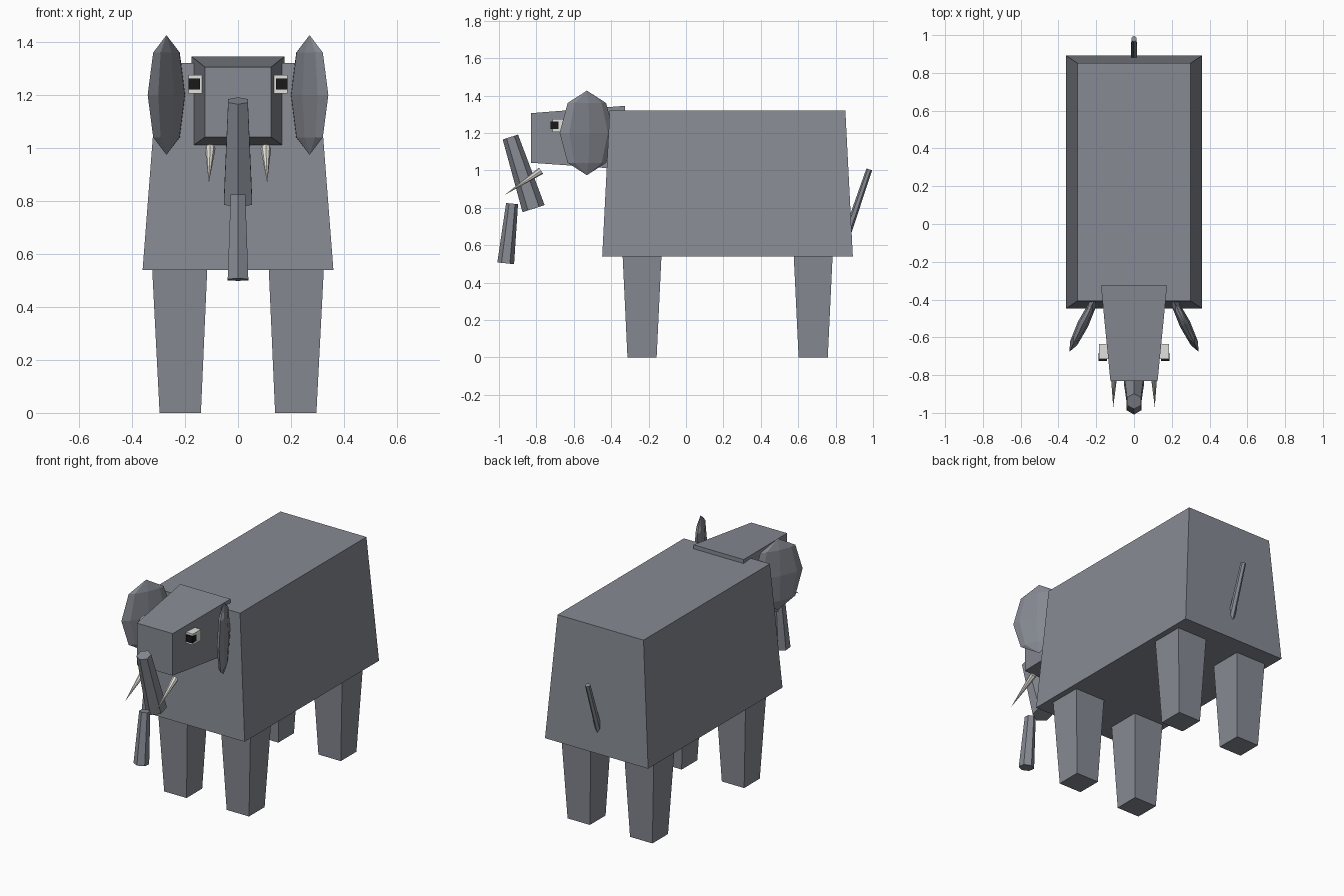
import bpy
import bmesh
import math
from mathutils import Vector, Matrix

default = bpy.data.objects.get("Cube")
if default:
    bpy.data.objects.remove(default, do_unlink=True)


def material(name, color):
    mat = bpy.data.materials.new(name)
    mat.use_nodes = True
    mat.diffuse_color = (*color, 1)
    bsdf = next(n for n in mat.node_tree.nodes if n.type == "BSDF_PRINCIPLED")
    bsdf.inputs["Base Color"].default_value = (*color, 1)
    return mat


GREY = material("grey hide", (0.24, 0.255, 0.29))
IVORY = material("ivory", (0.78, 0.75, 0.69))
WHITE = material("eye white", (0.75, 0.75, 0.72))
BLACK = material("pupil black", (0.01, 0.01, 0.01))


def finish(name, bm, mat):
    bmesh.ops.recalc_face_normals(bm, faces=bm.faces)
    mesh = bpy.data.meshes.new(name)
    bm.to_mesh(mesh)
    bm.free()
    mesh.materials.append(mat)
    obj = bpy.data.objects.new(name, mesh)
    bpy.context.collection.objects.link(obj)
    return obj


def block(name, low, high, mat, axis=2):
    """Box tapered along an axis; low and high are (centre, size) of its end faces."""
    bm = bmesh.new()
    bmesh.ops.create_cube(bm, size=1)
    for v in bm.verts:
        centre, size = low if v.co[axis] < 0 else high
        v.co = Vector(c + s * k for c, s, k in zip(centre, size, v.co))
    return finish(name, bm, mat)


def rod(name, start, end, r1, r2, sides, mat):
    """Tapered prism between two points, with corners on the x axis."""
    start, end = Vector(start), Vector(end)
    along = (end - start).normalized()
    across = Vector((1, 0, 0))
    turn = Matrix((across, along.cross(across), along)).transposed().to_4x4()
    bm = bmesh.new()
    bmesh.ops.create_cone(bm, cap_ends=True, segments=sides, radius1=r1, radius2=r2,
                          depth=(end - start).length,
                          matrix=Matrix.Translation((start + end) / 2) @ turn)
    return finish(name, bm, mat)


# Body and head
block("body", ((0, 0.222, 0.54), (0.72, 1.34, 0)),
      ((0, 0.222, 1.32), (0.6, 1.26, 0)), GREY)
block("head", ((0, -0.83, 1.173), (0.25, 0, 0.265)),
      ((0, -0.325, 1.175), (0.35, 0, 0.34)), GREY, axis=1)

# Trunk in two separate pieces, and tail
rod("upper_trunk", (0, -0.815, 0.795), (0, -0.939, 1.178), 0.062, 0.043, 6, GREY)
rod("lower_trunk", (0, -0.964, 0.503), (0, -0.93, 0.822), 0.045, 0.032, 6, GREY)
rod("tail", (0, 0.86, 0.655), (0, 0.98, 1.005), 0.02, 0.016, 6, GREY)

for side, s in (("left", 1), ("right", -1)):
    # Legs
    for end, y in (("front", -0.235), ("rear", 0.68)):
        block(f"{end}_{side}_leg", ((s * 0.218, y, 0), (0.156, 0.156, 0)),
              ((s * 0.22, y, 0.545), (0.208, 0.208, 0)), GREY)

    # Ear: flattened faceted ball, swung forward
    bm = bmesh.new()
    bmesh.ops.create_uvsphere(bm, u_segments=8, v_segments=4, radius=1)
    bmesh.ops.transform(bm, verts=bm.verts, matrix=(
        Matrix.Translation((s * 0.27, -0.53, 1.2))
        @ Matrix.Rotation(s * math.radians(26), 4, "Z")
        @ Matrix.Diagonal((0.03, 0.162, 0.226, 1))))
    finish(f"{side}_ear", bm, GREY)

    # Tusk
    rod(f"{side}_tusk", (s * 0.105, -0.775, 0.998), (s * 0.11, -0.97, 0.868),
        0.02, 0, 8, IVORY)

    # Eye and pupil
    for part, centre, size, mat in (
            ("eye", (s * 0.161, -0.675, 1.24), (0.05, 0.08, 0.07), WHITE),
            ("pupil", (s * 0.165, -0.704, 1.241), (0.044, 0.042, 0.042), BLACK)):
        block(f"{side}_{part}", (centre, size), (centre, size), mat)
